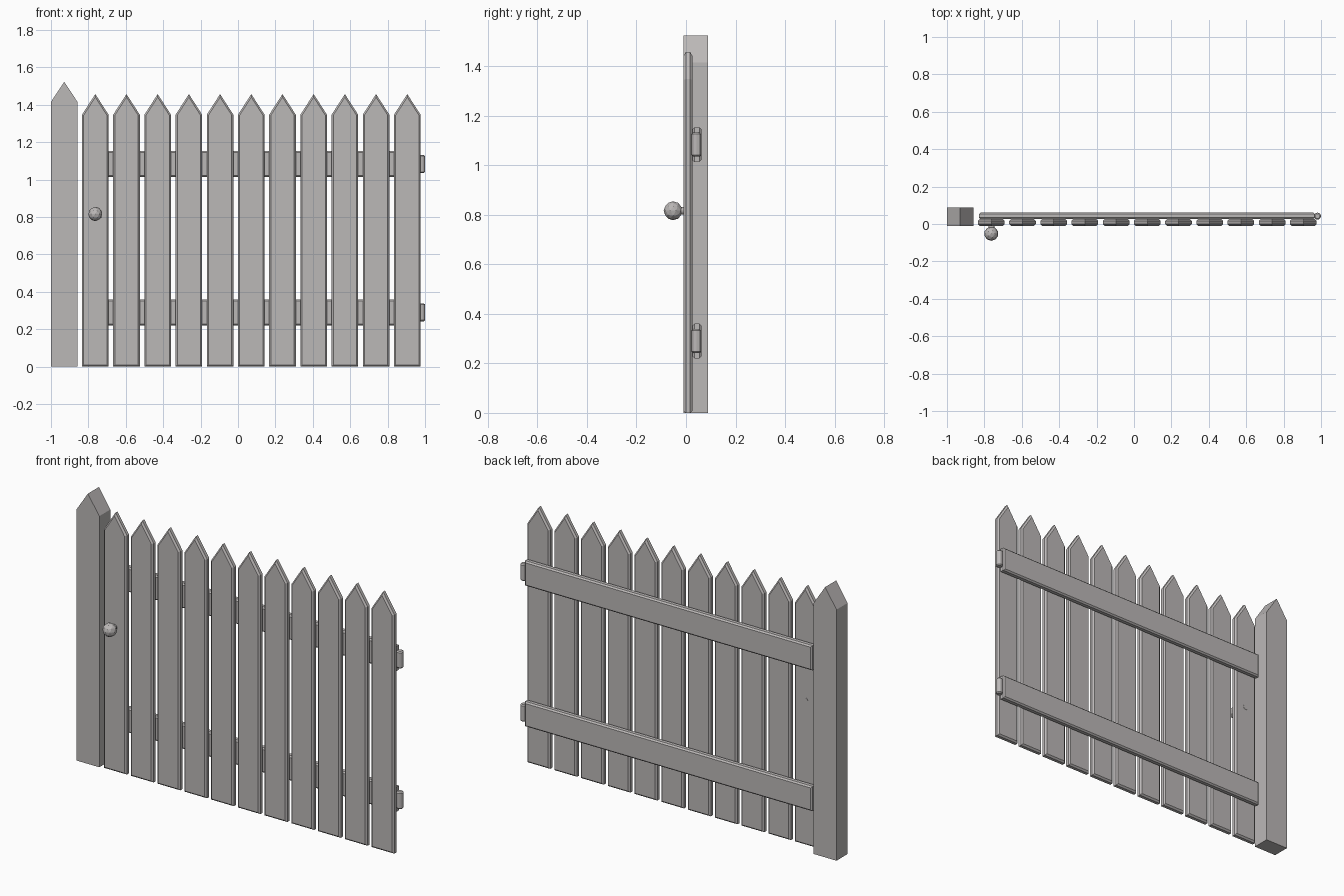
import bpy, bmesh, math
from mathutils import Matrix, Vector

if "Cube" in bpy.data.objects:
    bpy.data.objects.remove(bpy.data.objects["Cube"])

wood = bpy.data.materials.new("weathered_grey")
wood.diffuse_color = (0.50, 0.48, 0.475, 1)
wood.use_nodes = True
wood.node_tree.nodes["Principled BSDF"].inputs["Base Color"].default_value = wood.diffuse_color


def finish(bm, name):
    bmesh.ops.recalc_face_normals(bm, faces=bm.faces)
    mesh = bpy.data.meshes.new(name)
    bm.to_mesh(mesh)
    bm.free()
    mesh.materials.append(wood)
    ob = bpy.data.objects.new(name, mesh)
    bpy.context.collection.objects.link(ob)
    return ob


def prism(name, outline, y0, y1, bevel=0.0):
    """Extrude an x-z outline from y0 to y1, with chamfered edges."""
    bm = bmesh.new()
    face = bm.faces.new([bm.verts.new((x, y0, z)) for x, z in outline])
    ext = bmesh.ops.extrude_face_region(bm, geom=[face])
    moved = [v for v in ext["geom"] if isinstance(v, bmesh.types.BMVert)]
    bmesh.ops.translate(bm, verts=moved, vec=(0, y1 - y0, 0))
    bmesh.ops.recalc_face_normals(bm, faces=bm.faces)
    if not all(f.is_valid for f in bm.faces):
        bm.normal_update()
    if bevel:
        # chamfer only the long front and back rims
        rim = [e for e in bm.edges
               if abs(e.verts[0].co.y - e.verts[1].co.y) < 1e-5]
        bmesh.ops.bevel(bm, geom=rim, offset=bevel, segments=1,
                        profile=0.5, affect='EDGES')
    return finish(bm, name)


def pointed(cx, half, shoulder, tip):
    return [(cx - half, 0), (cx + half, 0), (cx + half, shoulder),
            (cx, tip), (cx - half, shoulder)]


def rod(name, centre, radius, length, sides, rot=Matrix(), bevel=0.0):
    bm = bmesh.new()
    bmesh.ops.create_cone(bm, cap_ends=True, segments=sides, radius1=radius,
                          radius2=radius, depth=length)
    if bevel:
        caps = [e for e in bm.edges
                if abs(e.verts[0].co.z - e.verts[1].co.z) < 1e-5]
        bmesh.ops.bevel(bm, geom=caps, offset=bevel, segments=1,
                        profile=0.5, affect='EDGES')
    bm.transform(Matrix.Translation(Vector(centre)) @ rot)
    return finish(bm, name)


# Latch post
prism("gate_post", pointed(-0.929, 0.071, 1.415, 1.523), -0.01, 0.088)

# Pickets
for i in range(11):
    prism(f"picket_{i + 1}", pointed(-0.763 + 0.1668 * i, 0.071, 1.347, 1.457),
          -0.01, 0.026, 0.009)

# Rails and hinge barrels
for label, z in (("lower", 0.29), ("upper", 1.083)):
    prism(f"{label}_rail", [(-0.828, z - 0.07), (0.965, z - 0.07),
                            (0.965, z + 0.07), (-0.828, z + 0.07)],
          0.026, 0.062, 0.008)
    rod(f"{label}_hinge", (0.981, 0.042, z), 0.019, 0.096, 12, bevel=0.006)

# Knob with its stem
rod("knob_stem", (-0.763, -0.002, 0.816), 0.016, 0.058, 12,
    Matrix.Rotation(math.pi / 2, 4, 'X'))
bm = bmesh.new()
bmesh.ops.create_icosphere(bm, subdivisions=2, radius=0.038)
bm.transform(Matrix.Translation((-0.763, -0.052, 0.816)))
finish(bm, "knob")
